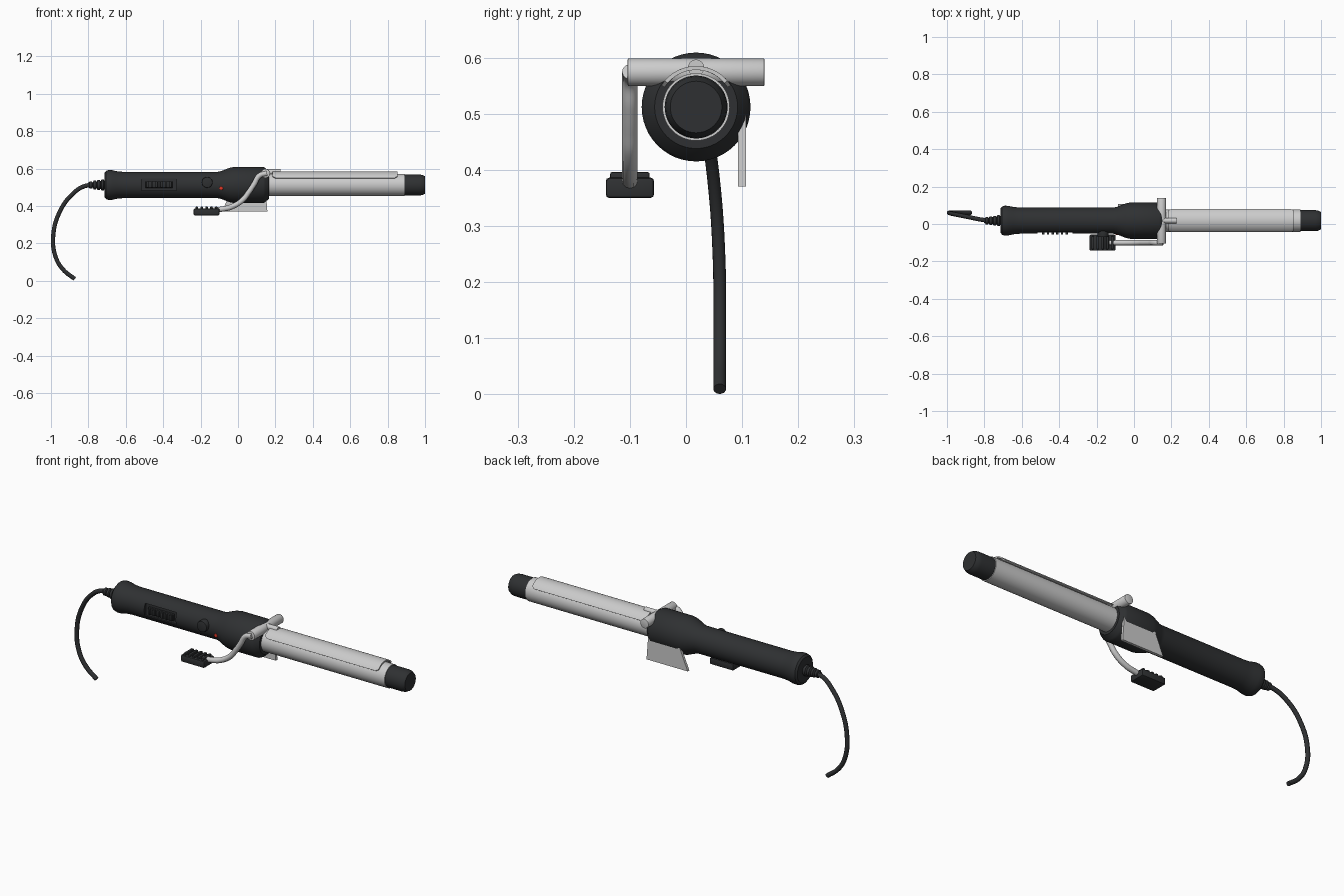
import bpy, bmesh, math
from mathutils import Vector, Matrix

if "Cube" in bpy.data.objects:
    bpy.data.objects.remove(bpy.data.objects["Cube"])

CY, CZ = 0.018, 0.512          # main axis of the iron runs along x


def material(name, color):
    m = bpy.data.materials.new(name)
    m.diffuse_color = (*color, 1)
    m.use_nodes = True
    m.node_tree.nodes["Principled BSDF"].inputs["Base Color"].default_value = m.diffuse_color
    return m


DARK = material("dark_plastic", (0.028, 0.03, 0.032))
RED = material("red_lamp", (0.8, 0.04, 0.02))


def finish(name, bm, mat=None, angle=35, smooth=True):
    bmesh.ops.recalc_face_normals(bm, faces=bm.faces)
    me = bpy.data.meshes.new(name)
    bm.to_mesh(me)
    bm.free()
    ob = bpy.data.objects.new(name, me)
    bpy.context.collection.objects.link(ob)
    if mat:
        me.materials.append(mat)
    if smooth:
        bpy.ops.object.select_all(action='DESELECT')
        ob.select_set(True)
        bpy.context.view_layer.objects.active = ob
        bpy.ops.object.shade_smooth_by_angle(angle=math.radians(angle))
    return ob


def lathe(name, profile, mat=None, steps=48):
    """Revolve (x, radius) points around the main axis."""
    bm = bmesh.new()
    vs = [bm.verts.new((x, CY, CZ + r)) for x, r in profile]
    es = [bm.edges.new(p) for p in zip(vs, vs[1:])]
    bmesh.ops.spin(bm, geom=vs + es, cent=(0, CY, CZ), axis=(1, 0, 0),
                   angle=2 * math.pi, steps=steps)
    bmesh.ops.remove_doubles(bm, verts=bm.verts, dist=1e-5)
    return finish(name, bm, mat)


def rod(name, a, b, r, mat=None, bevel=0.0):
    a, b = Vector(a), Vector(b)
    bm = bmesh.new()
    rot = (b - a).to_track_quat('Z', 'Y').to_matrix().to_4x4()
    bmesh.ops.create_cone(bm, cap_ends=True, segments=32, radius1=r, radius2=r,
                          depth=(b - a).length,
                          matrix=Matrix.Translation((a + b) / 2) @ rot)
    if bevel:
        rim = [e for e in bm.edges if any(len(f.verts) > 4 for f in e.link_faces)]
        bmesh.ops.bevel(bm, geom=rim, offset=bevel, segments=2, affect='EDGES', profile=0.5)
    return finish(name, bm, mat)


def box(name, lo, hi, mat=None, bevel=0.0):
    lo, hi = Vector(lo), Vector(hi)
    bm = bmesh.new()
    bmesh.ops.create_cube(bm, size=1, matrix=Matrix.Translation((lo + hi) / 2)
                          @ Matrix.Diagonal((*(hi - lo), 1)))
    if bevel:
        bmesh.ops.bevel(bm, geom=bm.edges[:], offset=bevel, segments=2,
                        affect='EDGES', profile=0.5)
    return finish(name, bm, mat, smooth=bevel > 0)


def tube(name, pts, r, mat=None):
    cu = bpy.data.curves.new(name, 'CURVE')
    cu.dimensions = '3D'
    cu.bevel_depth, cu.bevel_resolution, cu.resolution_u = r, 4, 8
    cu.use_fill_caps = True
    sp = cu.splines.new('BEZIER')
    sp.bezier_points.add(len(pts) - 1)
    for bp, p in zip(sp.bezier_points, pts):
        bp.co = p
        bp.handle_left_type = bp.handle_right_type = 'AUTO'
    ob = bpy.data.objects.new(name, cu)
    bpy.context.collection.objects.link(ob)
    if mat:
        cu.materials.append(mat)
    return ob


# Handle with flared butt and wide collar
handle = lathe("handle", [(-0.713, 0), (-0.713, 0.066), (-0.705, 0.076), (-0.69, 0.08),
                          (-0.672, 0.079), (-0.645, 0.073), (-0.61, 0.07), (-0.11, 0.07),
                          (-0.09, 0.074), (-0.045, 0.092), (-0.02, 0.097), (0.135, 0.097),
                          (0.145, 0.092), (0.165, 0.074), (0.165, 0)], DARK)

# Recess for the slide switch
cutter = box("switch_recess_cutter", (-0.515, -0.2, 0.482), (-0.33, -0.036, 0.547))
cutter.hide_render = True
cutter.hide_viewport = True
mod = handle.modifiers.new("switch_recess", 'BOOLEAN')
mod.object = cutter
mod.operation, mod.solver = 'DIFFERENCE', 'EXACT'

# Slide switch with grip ribs
box("switch_slider", (-0.497, -0.046, 0.497), (-0.348, -0.03, 0.532), DARK, 0.002)
for i in range(6):
    x = -0.485 + i * 0.025
    box(f"switch_rib_{i + 1}", (x - 0.006, -0.057, 0.499), (x + 0.006, -0.04, 0.530), DARK, 0.002)

# Round button and lamp
rod("power_button", (-0.165, -0.02, 0.526), (-0.165, -0.07, 0.526), 0.029, DARK, 0.004)
rod("indicator_lamp", (-0.09, -0.03, 0.494), (-0.09, -0.06, 0.494), 0.010, RED, 0.003)

# Heating barrel and cool tip
lathe("barrel", [(0.15, 0), (0.15, 0.06), (0.89, 0.06), (0.89, 0)])
lathe("cool_tip", [(0.888, 0), (0.888, 0.056), (0.97, 0.056), (0.985, 0.054),
                   (1.0, 0.046), (1.0, 0)], DARK)

# Clamp: curved shell lying on the barrel
bm = bmesh.new()
N, HALF, RI, RO = 20, math.radians(58), 0.066, 0.073
grid = []
for x, k in ((0.185, 0.86), (0.2, 1), (0.838, 1), (0.852, 0.86)):
    arc = [(-HALF + 2 * HALF * i / N) * k for i in range(N + 1)]
    ring = [(a, RO) for a in arc] + [(a, RI) for a in reversed(arc)]
    grid.append([bm.verts.new((x, CY + r * math.sin(a), CZ + r * math.cos(a)))
                 for a, r in ring])
M = len(grid[0])
for r0, r1 in zip(grid, grid[1:]):
    for i in range(M):
        j = (i + 1) % M
        bm.faces.new((r0[i], r0[j], r1[j], r1[i]))
for ring in (grid[0], grid[-1]):
    for i in range(N):
        bm.faces.new((ring[i], ring[i + 1], ring[M - 2 - i], ring[M - 1 - i]))
finish("clamp", bm)

# Pivot bar and the link to the clamp
rod("pivot_bar", (0.147, -0.104, 0.574), (0.147, 0.14, 0.574), 0.0245, None, 0.002)
rod("clamp_link", (0.15, CY, 0.582), (0.226, CY, 0.582), 0.0145)

# Lever arm and ribbed thumb pad
tube("lever_arm", [(0.155, -0.1, 0.575), (0.115, -0.1, 0.562), (0.085, -0.1, 0.515),
                   (0.055, -0.1, 0.47), (0.025, -0.1, 0.432), (-0.035, -0.1, 0.395),
                   (-0.08, -0.1, 0.384), (-0.13, -0.1, 0.378)], 0.014)
box("thumb_pad", (-0.237, -0.143, 0.350), (-0.099, -0.057, 0.386), DARK, 0.006)
for i in range(5):
    x = -0.22 + i * 0.026
    box(f"thumb_pad_rib_{i + 1}", (x - 0.007, -0.135, 0.38), (x + 0.007, -0.065, 0.396), DARK, 0.003)

# Rest stand plate on the rear of the collar
bm = bmesh.new()
outline = [(-0.03, 0.5), (0.147, 0.5), (0.157, 0.37), (-0.085, 0.37)]
face = bm.faces.new([bm.verts.new((x, 0.093, z)) for x, z in outline])
ext = bmesh.ops.extrude_face_region(bm, geom=[face])
bmesh.ops.translate(bm, vec=(0, 0.014, 0),
                    verts=[v for v in ext["geom"] if isinstance(v, bmesh.types.BMVert)])
if not face.is_valid or len(bm.faces) < 6:
    bm.faces.new([v for v in bm.verts if abs(v.co.y - 0.093) < 1e-5])
finish("rest_stand", bm, smooth=False)

# Ribbed strain relief and power cable
relief = [(-0.70, 0), (-0.70, 0.03)]
for i in range(4):
    x, r = -0.718 - i * 0.021, 0.029 - i * 0.003
    relief += [(x + 0.004, r - 0.006), (x, r), (x - 0.012, r), (x - 0.015, r - 0.006)]
relief += [(-0.803, 0.013), (-0.803, 0)]
lathe("strain_relief", relief, DARK, 32)
tube("power_cable", [(-0.77, CY, CZ), (-0.82, 0.024, 0.506), (-0.88, 0.036, 0.468),
                     (-0.95, 0.05, 0.375), (-0.988, 0.059, 0.24), (-0.974, 0.06, 0.125),
                     (-0.935, 0.06, 0.06), (-0.873, 0.06, 0.0095)], 0.0115, DARK)
